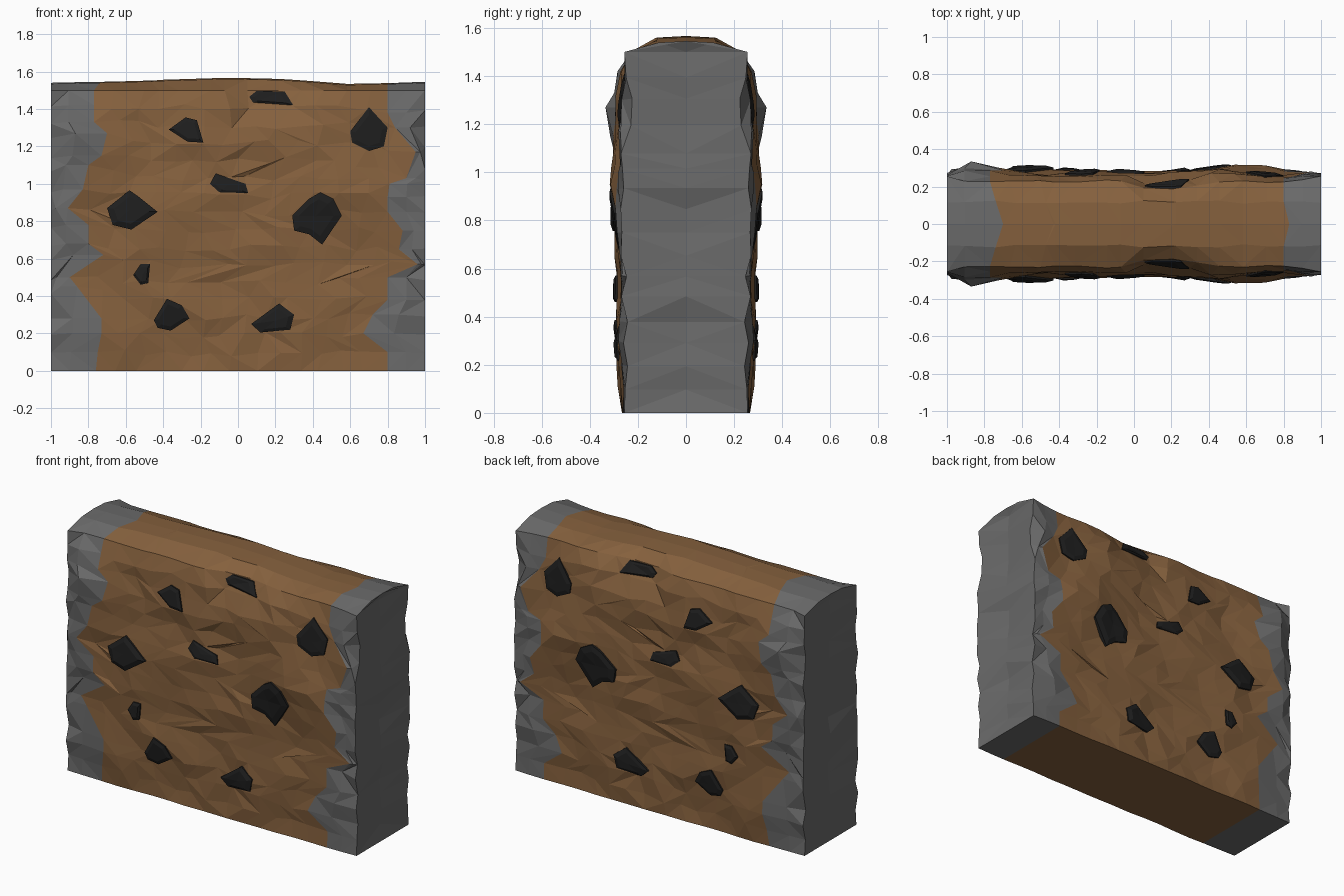
import bpy, bmesh, math, random
from mathutils import Vector, noise
from mathutils.bvhtree import BVHTree

if "Cube" in bpy.data.objects:
    bpy.data.objects.remove(bpy.data.objects["Cube"])

random.seed(4)


def material(name, col):
    m = bpy.data.materials.new(name)
    m.diffuse_color = (*col, 1)
    m.use_nodes = True
    m.node_tree.nodes["Principled BSDF"].inputs["Base Color"].default_value = m.diffuse_color
    return m


EARTH = material("brown earth", (0.235, 0.118, 0.047))
ROCK = material("grey rock", (0.145, 0.145, 0.145))
COAL = material("black coal", (0.013, 0.013, 0.013))


def finish(name, bm, mats):
    bmesh.ops.recalc_face_normals(bm, faces=bm.faces[:])
    me = bpy.data.meshes.new(name)
    bm.to_mesh(me)
    for m in mats:
        me.materials.append(m)
    ob = bpy.data.objects.new(name, me)
    bpy.context.collection.objects.link(ob)
    return ob


def mirror_y(bm):
    geom = bm.verts[:] + bm.edges[:] + bm.faces[:]
    dup = bmesh.ops.duplicate(bm, geom=geom)["geom"]
    for v in dup:
        if isinstance(v, bmesh.types.BMVert):
            v.co.y = -v.co.y
    bmesh.ops.remove_doubles(bm, verts=bm.verts[:], dist=0.0005)


def lerp_table(t, x):
    for (a, p), (b, q) in zip(t, t[1:]):
        if x <= b:
            return p + (q - p) * max(0, x - a) / (b - a)
    return t[-1][1]


# jagged borders between earth and rock (z, x)
LEFT = [(0, -.76), (.1, -.75), (.2, -.73), (.28, -.73), (.45, -.86), (.5, -.9),
        (.62, -.72), (.68, -.8), (.78, -.8), (.87, -.91), (.97, -.83), (1.1, -.8),
        (1.15, -.73), (1.27, -.7), (1.33, -.77), (1.42, -.77), (1.5, -.77)]
RIGHT = [(0, .8), (.1, .8), (.2, .67), (.3, .72), (.38, .8), (.5, .8), (.57, .96),
         (.65, .86), (.75, .88), (.85, .8), (.93, .8), (1.0, .81), (1.03, .9),
         (1.17, .95), (1.3, .84), (1.38, .8), (1.5, .8)]
DEPTH = [(0, .256), (.23, .28), (.5, .265), (.7, .285), (.97, .285),
         (1.07, .268), (1.2, .28), (1.4, .268), (1.5, .23)]
CREST = [(-1, 1.54), (-.6, 1.55), (-.05, 1.567), (.25, 1.56), (.6, 1.533), (1, 1.545)]
# broad swellings and hollows (x, z, radius, height)
BUMPS = [(.65, 1.0, .13, .035), (-.85, 1.2, .17, .05), (0, .97, .2, -.022),
         (.75, 1.3, .15, -.02), (-.6, .85, .15, .01), (.43, .82, .15, -.01)]
N = 13                      # earth columns
COLS = N + 5
ROWS = len(LEFT)


def border(i):
    zl, xl = LEFT[i]
    zr, xr = RIGHT[i]
    even = 1.5 * i / (ROWS - 1)
    ml, mr = (xl - 1) / 2 - .02, (xr + 1) / 2
    pts = [(-1, (zl + even) / 2), (ml, zl)]
    for k in range(N + 1):
        # rows even out away from the borders
        w = min(1, min(k, N - k) / 3)
        z = zl + (zr - zl) * k / N
        pts.append((xl + (xr - xl) * k / N, z + (even - z) * w))
    return pts + [(mr, zr), (1, (zr + even) / 2)]


def surface(c, x, z):
    d = lerp_table(DEPTH, z)
    if c in (0, COLS - 1):
        narrow = .02 if c and 1.15 < z < 1.4 else 0
        return .256 if z in (0, 1.5) else .258 - narrow + random.uniform(-.015, .015)
    if z == 0:
        return .262 + .01 * noise.noise(Vector((x * 4, 0, 5)))
    for bx, bz, r, h in BUMPS:
        d += h * math.exp(-((x - bx) ** 2 + (z - bz) ** 2) / r ** 2)
    if c == 1:
        return d + random.uniform(-.01, .022)
    if c == COLS - 2:
        return d - .008 + random.uniform(-.012, .015) + (.02 if z == 1.5 else 0)
    d += .026 * noise.noise(Vector((x * 3.2, z * 4, 1.3))) + random.uniform(-.007, .007)
    if z > 1.38 and 0 < x < .36:
        d -= .03
    return d


# rock and earth wall: front half grid from bottom centre over to the crest
bm = bmesh.new()
grid = []
for i in range(ROWS):
    row = []
    for c, (x, z) in enumerate(border(i)):
        if 2 < c < COLS - 3:
            x += random.uniform(-.03, .03)
            if 0 < i < ROWS - 1:
                z += random.uniform(-.02, .02)
        row.append(bm.verts.new((x, -surface(c, x, z), z)))
    grid.append(row)
bottom = [bm.verts.new((v.co.x, 0, 0)) for v in grid[0]]
shoulder, crest = [], []
for c, v in enumerate(grid[-1]):
    x = v.co.x
    z = lerp_table(CREST, x)
    xs = x + (.03 if 1 < c < 5 else 0)
    xc = x + (.07 if 1 < c < 5 else .03 if c == COLS - 3 else 0)
    shoulder.append(bm.verts.new((xs, -.115 + random.uniform(-.012, .012), z - .006)))
    crest.append(bm.verts.new((xc, 0, z)))
grid = [bottom] + grid + [shoulder, crest]


def quad(a, b, c, d, mat):
    tris = ((a, b, c), (a, c, d)) if random.random() < .5 else ((a, b, d), (b, c, d))
    for t in tris:
        bm.faces.new(t).material_index = mat


for r in range(len(grid) - 1):
    for c in range(COLS - 1):
        mat = 1 if c < 2 or c >= COLS - 3 else 0
        quad(grid[r][c], grid[r][c + 1], grid[r + 1][c + 1], grid[r + 1][c], mat)

# chipped end faces
for c in (0, COLS - 1):
    side = -1 if c == 0 else 1
    edge = [row[c] for row in grid[1:-1]]
    mid = [grid[0][c]]
    for v in edge[1:-1]:
        mid.append(bm.verts.new((side * (1 - random.uniform(0, .025)), 0, v.co.z)))
    mid.append(grid[-1][c])
    for k in range(len(mid) - 1):
        quad(mid[k], edge[k], edge[k + 1], mid[k + 1], 1)
    bm.faces.new((mid[-1], edge[-2], edge[-1])).material_index = 1

tree = BVHTree.FromBMesh(bm)
mirror_y(bm)
finish("rock_wall", bm, [EARTH, ROCK])

# coal lumps: outline on the front (x, z), with how far each stands out
LUMPS = [
    (.018, [(-.37, 1.29), (-.28, 1.355), (-.22, 1.34), (-.185, 1.22), (-.27, 1.225)]),
    (.016, [(.6, 1.28), (.7, 1.41), (.8, 1.3), (.78, 1.2), (.7, 1.175), (.61, 1.22)]),
    (.014, [(.06, 1.465), (.1, 1.497), (.25, 1.493), (.295, 1.42), (.08, 1.435)]),
    (.014, [(-.15, 1.0), (-.12, 1.055), (.04, 1.0), (.055, .95), (-.1, .955)]),
    (.022, [(-.7, .87), (-.58, .965), (-.53, .93), (-.43, .85), (-.57, .755), (-.67, .78)]),
    (.024, [(.29, .83), (.38, .92), (.44, .955), (.51, .92), (.555, .83), (.45, .675),
            (.38, .73), (.3, .75)]),
    (.016, [(-.56, .51), (-.52, .57), (-.47, .57), (-.48, .47), (-.52, .46)]),
    (.018, [(-.45, .27), (-.38, .385), (-.3, .35), (-.26, .28), (-.36, .215), (-.43, .23)]),
    (.018, [(.07, .25), (.22, .36), (.3, .3), (.28, .22), (.12, .205)]),
]


def hit(x, z):
    return tree.ray_cast(Vector((x, -2, z)), Vector((0, 1, 0)))[0].y


for n, (out, pts) in enumerate(LUMPS):
    bm = bmesh.new()
    cx = sum(p[0] for p in pts) / len(pts)
    cz = sum(p[1] for p in pts) / len(pts)
    rings = []
    for scale, lift in ((1, -.02), (1, out * .5), (.7, out)):
        ring = []
        for x, z in pts:
            px, pz = cx + (x - cx) * scale, cz + (z - cz) * scale
            ring.append(bm.verts.new((px, hit(px, pz) - lift, pz)))
        rings.append(ring)
    top = bm.verts.new((cx, hit(cx, cz) - out, cz))
    back = bm.verts.new((cx, hit(cx, cz) + .02, cz))
    k = len(pts)
    for j in range(k):
        m = (j + 1) % k
        for a, b in zip(rings, rings[1:]):
            bm.faces.new((a[j], a[m], b[m], b[j]))
        bm.faces.new((rings[2][j], rings[2][m], top))
        bm.faces.new((rings[0][m], rings[0][j], back))
    mirror_y(bm)
    finish(f"coal_lump_{n + 1}", bm, [COAL])
